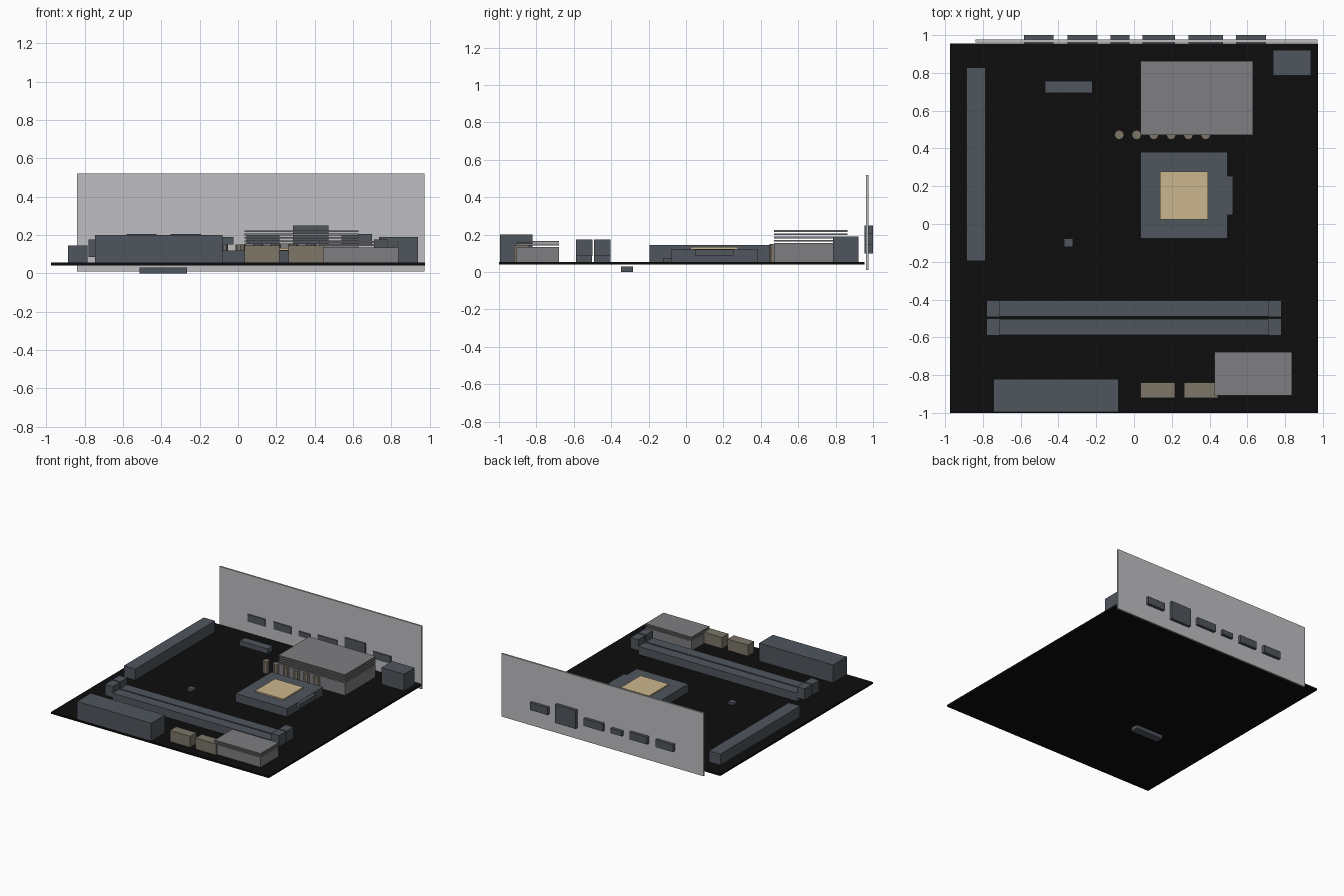
import bpy

cube = bpy.data.objects.get("Cube")
if cube:
    bpy.data.objects.remove(cube, do_unlink=True)


def material(name, r, g, b):
    m = bpy.data.materials.new(name)
    m.use_nodes = True
    m.diffuse_color = (r, g, b, 1)
    m.node_tree.nodes["Principled BSDF"].inputs["Base Color"].default_value = (r, g, b, 1)
    return m


black = material("black_board", 0.004, 0.004, 0.004)
slate = material("slate_plastic", 0.08, 0.092, 0.11)
grey = material("grey_metal", 0.21, 0.21, 0.225)
silver = material("silver_plate", 0.52, 0.52, 0.54)
beige = material("dull_beige", 0.205, 0.18, 0.14)
tan = material("tan_lid", 0.6, 0.47, 0.27)


def box(name, mat, x, y, z):
    """Box spanning the given (low, high) ranges."""
    spans = (x, y, z)
    bpy.ops.mesh.primitive_cube_add(size=1, location=[(a + b) / 2 for a, b in spans])
    o = bpy.context.object
    o.name = name
    o.scale = [b - a for a, b in spans]
    bpy.ops.object.transform_apply(location=False, rotation=False, scale=True)
    o.data.materials.append(mat)
    return o


def heatsink(name, x, y, base_top, fins, pitch):
    """Solid base with a stack of thin level fins above it."""
    box(name + "_base", grey, x, y, (TOP, base_top))
    for i in range(fins):
        z = base_top + 0.008 + i * pitch
        box(f"{name}_fin_{i + 1}", grey, x, y, (z, z + 0.009))


TOP = 0.055

# Board and rear shield
box("circuit_board", black, (-0.975, 0.975), (-1, 0.955), (0.04, TOP))
box("rear_shield", silver, (-0.84, 0.972), (0.962, 0.976), (0.01, 0.52))

# Rear ports passing through the shield: x range, z range
ports = [
    (-0.583, -0.425, 0.145, 0.205), (-0.352, -0.193, 0.145, 0.205),
    (-0.124, -0.024, 0.15, 0.19), (0.045, 0.217, 0.145, 0.205),
    (0.288, 0.472, 0.10, 0.25), (0.54, 0.7, 0.145, 0.205),
]
for i, (x0, x1, z0, z1) in enumerate(ports):
    box(f"rear_port_{i + 1}", slate, (x0, x1), (0.954, 1.0), (z0, z1))

# Processor socket, lever and lid
box("processor_socket", slate, (0.034, 0.495), (-0.078, 0.382), (TOP, 0.122))
box("socket_lever", slate, (0.495, 0.524), (0.047, 0.253), (0.088, 0.12))
box("processor_lid", tan, (0.137, 0.391), (0.024, 0.278), (0.122, 0.133))

# Heatsinks
heatsink("power_heatsink", (0.034, 0.63), (0.47, 0.863), 0.155, 4, 0.0172)
heatsink("front_heatsink", (0.425, 0.837), (-0.907, -0.678), 0.135, 2, 0.015)

# Memory slots with raised end latches
for i, y in enumerate((-0.448, -0.545)):
    box(f"memory_slot_{i + 1}", slate, (-0.715, 0.71), (y - 0.043, y + 0.043), (TOP, 0.12))
    for side, s in (("right", -1), ("left", 1)):
        a, b = sorted((s * 0.71, s * 0.78))
        box(f"memory_latch_{i + 1}_{side}", slate, (a, b), (y - 0.044, y + 0.044), (0.085, 0.175))

# Sockets and headers
box("expansion_slot", slate, (-0.887, -0.785), (-0.195, 0.828), (TOP, 0.145))
box("front_connector", slate, (-0.745, -0.082), (-0.995, -0.82), (TOP, 0.2))
box("corner_connector", slate, (0.736, 0.938), (0.785, 0.922), (TOP, 0.19))
box("small_socket", slate, (-0.47, -0.22), (0.693, 0.758), (0.08, 0.12))
box("tiny_chip", slate, (-0.371, -0.323), (-0.122, -0.077), (TOP, 0.075))
box("underside_socket", slate, (-0.515, -0.265), (-0.347, -0.283), (0, 0.03))

# Beige front headers
for i, x in enumerate((0.034, 0.264)):
    box(f"front_header_{i + 1}", beige, (x, x + 0.182), (-0.92, -0.84), (TOP, 0.145))

# Row of capacitors
for i in range(6):
    bpy.ops.mesh.primitive_cylinder_add(
        vertices=8, radius=0.026, depth=0.095,
        location=(-0.078 + i * 0.0915, 0.472, TOP + 0.0475))
    o = bpy.context.object
    o.name = f"capacitor_{i + 1}"
    o.data.materials.append(beige)
